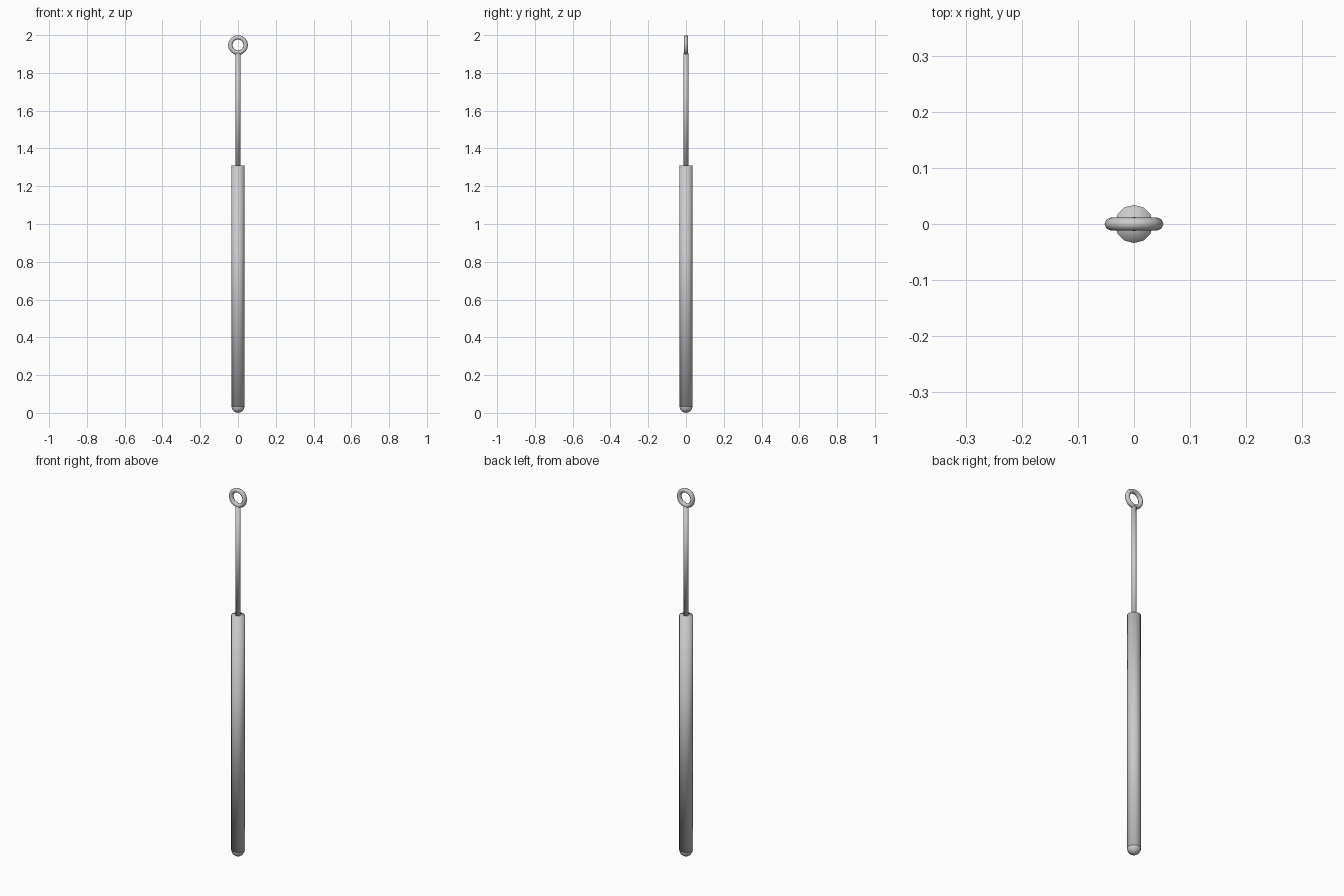
import bpy
import math

if "Cube" in bpy.data.objects:
    bpy.data.objects.remove(bpy.data.objects["Cube"])


def finish(name):
    obj = bpy.context.object
    obj.name = name
    bpy.ops.object.shade_smooth()
    return obj


def tube(name, radius, z0, z1, sides):
    bpy.ops.mesh.primitive_cylinder_add(
        vertices=sides, radius=radius, depth=z1 - z0,
        end_fill_type='TRIFAN', location=(0, 0, (z0 + z1) / 2))
    return finish(name)


# Long handle body with a rounded foot
R = 0.034
tube("handle_body", R, R, 1.31, 12)
bpy.ops.mesh.primitive_uv_sphere_add(
    segments=12, ring_count=8, radius=R, location=(0, 0, R))
finish("rounded_foot")

# Thin rod rising out of the handle
tube("thin_rod", 0.013, 1.305, 1.905, 8)

# Loop at the tip, standing in the front plane
outer, minor = 0.0525, 0.0116
bpy.ops.mesh.primitive_torus_add(
    major_segments=16, minor_segments=8,
    major_radius=outer - minor, minor_radius=minor,
    location=(0, 0, 2 - outer), rotation=(math.pi / 2, 0, 0))
finish("tip_ring")
